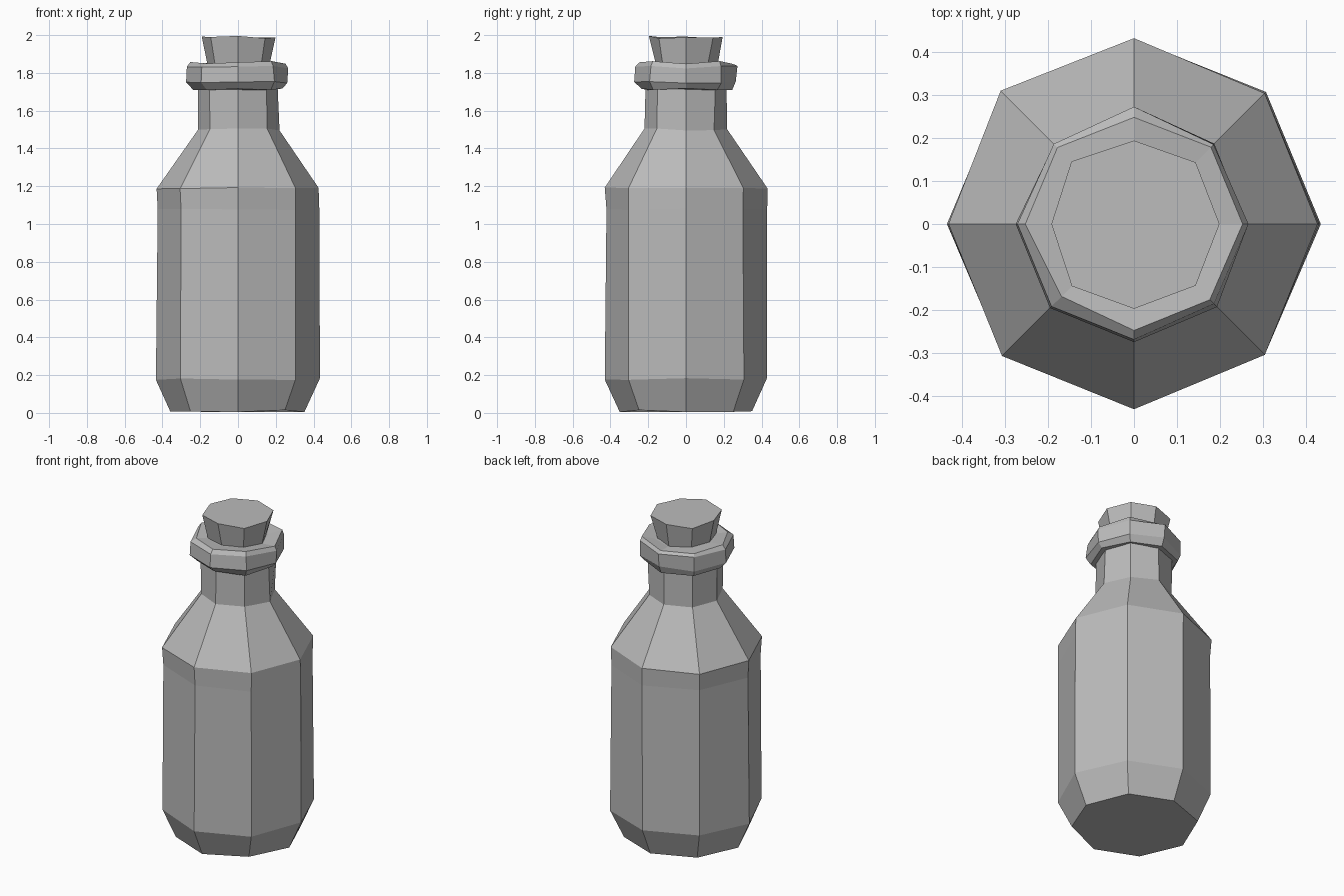
import bpy, bmesh, random
from math import cos, sin, tau

cube = bpy.data.objects.get("Cube")
if cube:
    bpy.data.objects.remove(cube)

random.seed(4)
SIDES = 8

grey = bpy.data.materials.new("plain grey")
grey.use_nodes = True
colour = (0.5, 0.5, 0.5, 1)
grey.diffuse_color = colour
grey.node_tree.nodes["Principled BSDF"].inputs["Base Color"].default_value = colour


def lathe(name, profile, wobble):
    """Eight-sided, slightly uneven turned solid from (radius, height) points."""
    bm = bmesh.new()
    rings = []
    for radius, height in profile:
        ring = []
        for i in range(SIDES):
            a = tau * i / SIDES
            r = radius + random.uniform(-wobble, wobble)
            z = min(2, max(0, height + random.uniform(-wobble, wobble)))
            ring.append(bm.verts.new((r * cos(a), r * sin(a), z)))
        rings.append(ring)
    for low, high in zip(rings, rings[1:]):
        for i in range(SIDES):
            j = (i + 1) % SIDES
            bm.faces.new((low[i], low[j], high[j], high[i]))
    bm.faces.new(rings[0][::-1])
    bm.faces.new(rings[-1])
    bmesh.ops.recalc_face_normals(bm, faces=bm.faces)
    mesh = bpy.data.meshes.new(name)
    bm.to_mesh(mesh)
    bm.free()
    mesh.materials.append(grey)
    obj = bpy.data.objects.new(name, mesh)
    bpy.context.collection.objects.link(obj)
    return obj


# Body with bevelled foot, sloping shoulder and straight neck
lathe("bottle_body", [(0.355, 0.01), (0.43, 0.18), (0.425, 1.08), (0.432, 1.19),
                      (0.215, 1.5), (0.215, 1.74)], 0.006)
# Thick lip around the mouth
lathe("bottle_lip", [(0.2, 1.715), (0.24, 1.71), (0.268, 1.75), (0.266, 1.83),
                     (0.245, 1.855), (0.17, 1.85)], 0.008)
# Stopper flaring towards the top
lathe("cork_stopper", [(0.162, 1.82), (0.198, 1.99)], 0.008)
